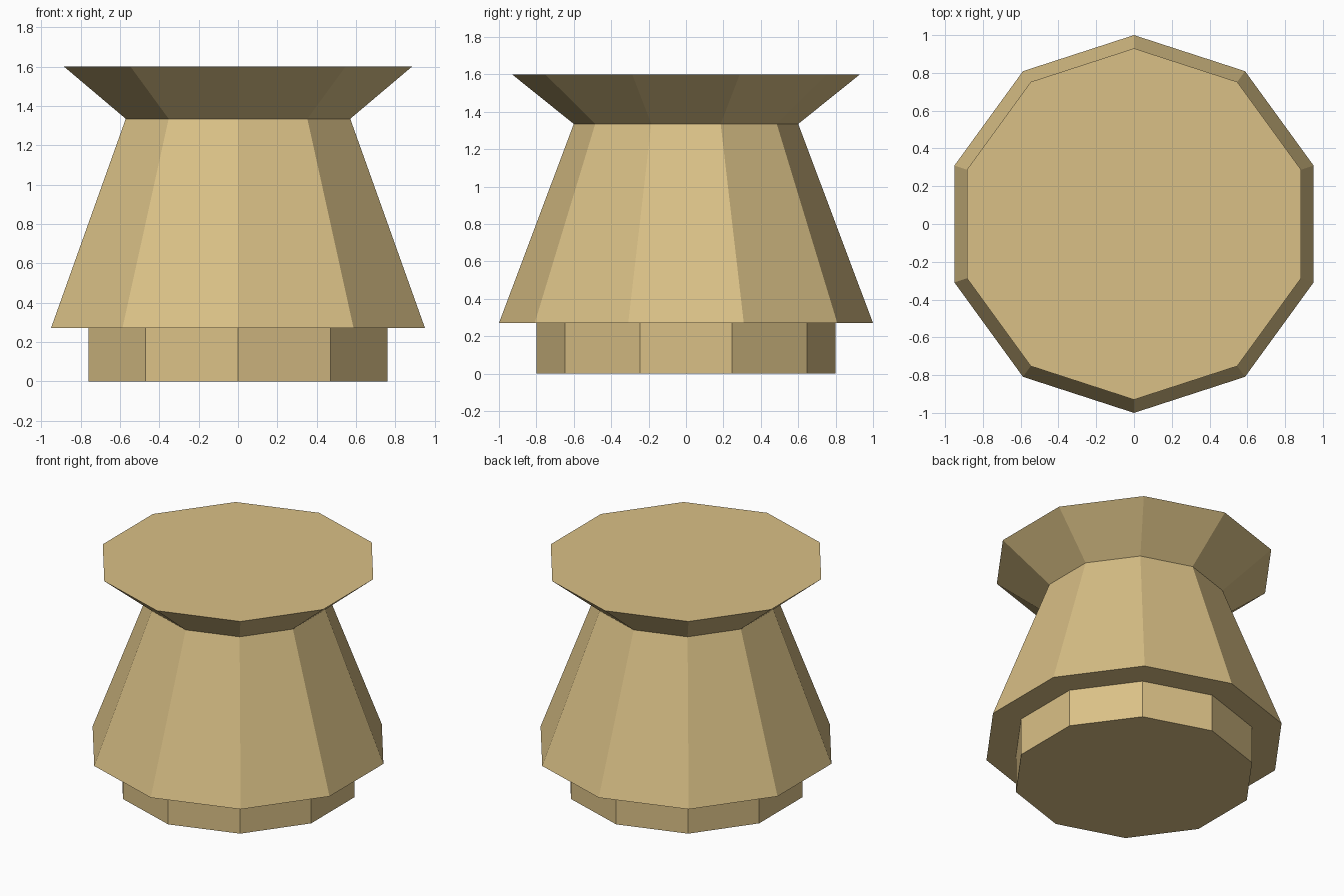
import bpy

cube = bpy.data.objects.get("Cube")
if cube:
    bpy.data.objects.remove(cube, do_unlink=True)

SIDES = 10

# Single sandy colour
sand = bpy.data.materials.new("sand")
sand.use_nodes = True
colour = (0.70, 0.53, 0.24, 1.0)
sand.diffuse_color = colour
bsdf = next(n for n in sand.node_tree.nodes if n.type == 'BSDF_PRINCIPLED')
bsdf.inputs["Base Color"].default_value = colour
bsdf.inputs["Roughness"].default_value = 0.8


def frustum(name, bottom_radius, top_radius, bottom, top):
    """Flat-shaded ten-sided section, with a corner pointing to the front."""
    bpy.ops.mesh.primitive_cone_add(
        vertices=SIDES, radius1=bottom_radius, radius2=top_radius,
        depth=top - bottom, location=(0, 0, (bottom + top) / 2))
    part = bpy.context.object
    part.name = part.data.name = name
    part.data.materials.append(sand)
    return part


# Straight foot, its top sunk slightly into the body
frustum("foot", 0.80, 0.80, 0.0, 0.29)
# Tapering body
frustum("body", 1.0, 0.60, 0.27, 1.335)
# Flared cap
frustum("cap", 0.60, 0.93, 1.335, 1.60)
